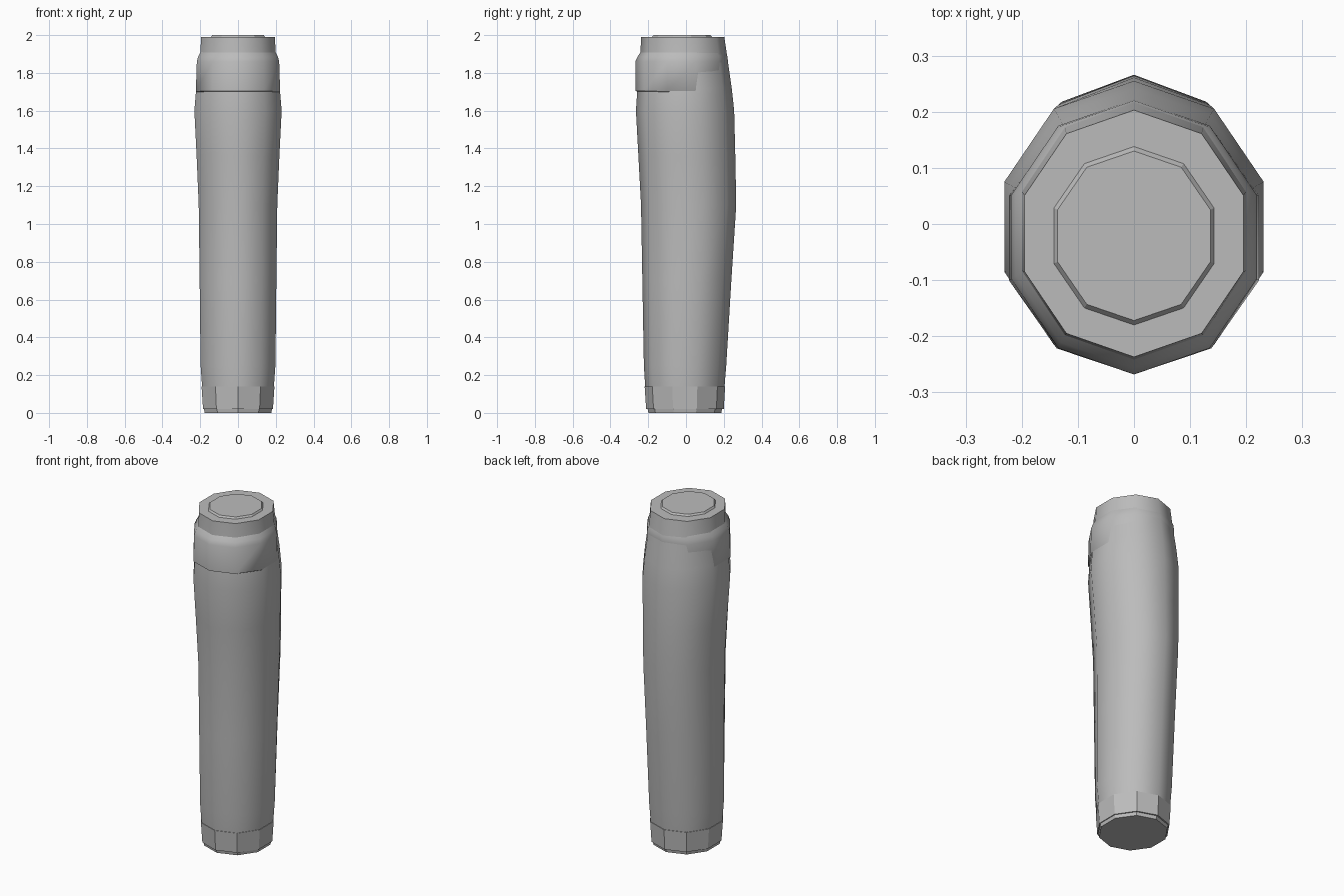
import bpy, bmesh, math

if "Cube" in bpy.data.objects:
    bpy.data.objects.remove(bpy.data.objects["Cube"])

grey = bpy.data.materials.new("plain_grey")
grey.diffuse_color = (0.5, 0.5, 0.5, 1)
grey.use_nodes = True
grey.node_tree.nodes["Principled BSDF"].inputs["Base Color"].default_value = grey.diffuse_color

SIDES = 10


def loft(name, rings, smooth=True):
    """Ten-sided loft; each ring is (z, half width, front y, back y)."""
    bm = bmesh.new()
    loops = []
    for z, half, front, back in rings:
        rx = half / math.cos(math.radians(18))
        cy, ry = (front + back) / 2, (back - front) / 2
        loops.append([bm.verts.new((rx * math.cos(a), cy + ry * math.sin(a), z))
                      for a in (math.radians(90 + 36 * k) for k in range(SIDES))])
    for lo, hi in zip(loops, loops[1:]):
        for k in range(SIDES):
            n = (k + 1) % SIDES
            bm.faces.new((lo[k], lo[n], hi[n], hi[k]))
    bm.faces.new(loops[0][::-1])
    bm.faces.new(loops[-1])
    bmesh.ops.recalc_face_normals(bm, faces=bm.faces)
    mesh = bpy.data.meshes.new(name)
    bm.to_mesh(mesh)
    bm.free()
    mesh.materials.append(grey)
    obj = bpy.data.objects.new(name, mesh)
    bpy.context.collection.objects.link(obj)
    if smooth:
        bpy.ops.object.select_all(action='DESELECT')
        obj.select_set(True)
        bpy.context.view_layer.objects.active = obj
        bpy.ops.object.shade_smooth_by_angle(angle=math.radians(50))
    return obj


# base: small foot and faceted cap
loft("foot", [(0, 0.176, -0.199, 0.187), (0.02, 0.18, -0.203, 0.191)], False)
loft("base_cap", [(0.02, 0.185, -0.211, 0.2), (0.14, 0.193, -0.219, 0.207)], False)

# long swelling handle, up to the flat top
loft("handle_body", [
    (0.14, 0.19, -0.216, 0.204),
    (0.25, 0.198, -0.223, 0.213),
    (0.7, 0.203, -0.231, 0.24),
    (1.1, 0.208, -0.238, 0.266),
    (1.36, 0.219, -0.252, 0.261),
    (1.6, 0.231, -0.265, 0.255),
    (1.72, 0.221, -0.257, 0.242),
    (1.9, 0.2, -0.242, 0.216),
    (1.99, 0.195, -0.237, 0.203),
])

# bulging collar that sinks into the body towards the back
loft("collar", [
    (1.70, 0.219, -0.255, 0.215),
    (1.705, 0.223, -0.268, 0.218),
    (1.86, 0.218, -0.268, 0.222),
    (1.885, 0.211, -0.257, 0.22),
    (1.91, 0.199, -0.24, 0.212),
])

# thin raised disc on top
loft("top_disc", [(1.99, 0.143, -0.18, 0.138), (2.0, 0.136, -0.172, 0.13)], False)
